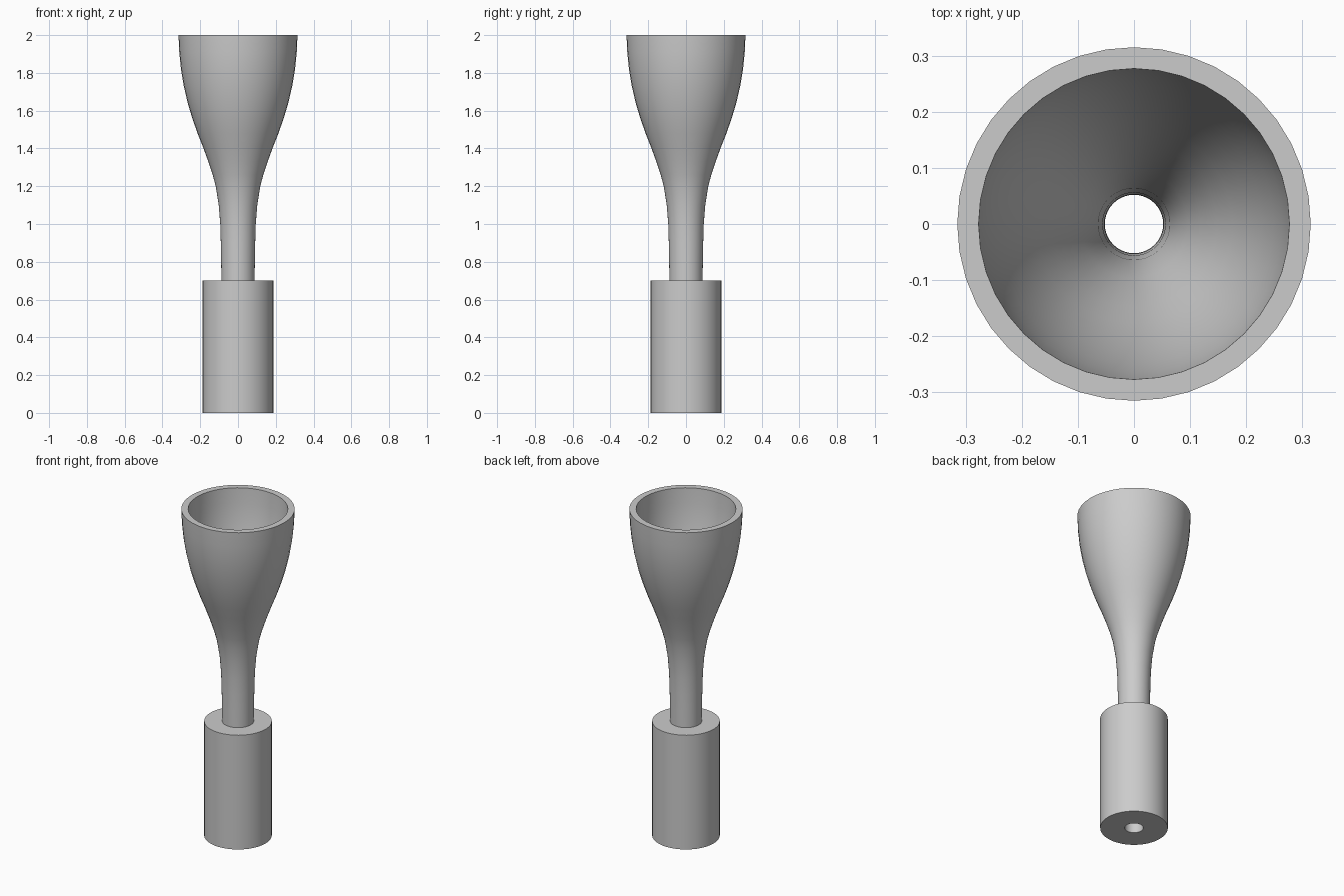
import bpy, bmesh, math

if "Cube" in bpy.data.objects:
    bpy.data.objects.remove(bpy.data.objects["Cube"])

SIDES = 40
grey = bpy.data.materials.new("plain grey")
grey.diffuse_color = (0.6, 0.6, 0.6, 1)
grey.use_nodes = True
grey.node_tree.nodes["Principled BSDF"].inputs["Base Color"].default_value = grey.diffuse_color


def lathe(name, profile):
    """Revolve a closed (radius, height) loop around z."""
    bm = bmesh.new()
    rings = [[bm.verts.new((r * math.cos(a), r * math.sin(a), z)) for r, z in profile]
             for a in (2 * math.pi * i / SIDES for i in range(SIDES))]
    n = len(profile)
    for i in range(SIDES):
        a, b = rings[i], rings[(i + 1) % SIDES]
        for j in range(n):
            k = (j + 1) % n
            bm.faces.new((a[j], b[j], b[k], a[k]))
    bmesh.ops.recalc_face_normals(bm, faces=bm.faces)
    mesh = bpy.data.meshes.new(name)
    bm.to_mesh(mesh)
    bm.free()
    mesh.materials.append(grey)
    obj = bpy.data.objects.new(name, mesh)
    bpy.context.collection.objects.link(obj)
    bpy.context.view_layer.objects.active = obj
    obj.select_set(True)
    bpy.ops.object.shade_smooth_by_angle(angle=math.radians(35))
    obj.select_set(False)


# Flared cup and stem, outer wall from the sleeve up to the rim
outer = [(0.088, 0.70), (0.089, 0.80), (0.091, 0.90), (0.094, 1.00), (0.102, 1.10),
         (0.118, 1.20), (0.134, 1.26), (0.157, 1.33), (0.186, 1.41), (0.214, 1.48),
         (0.242, 1.56), (0.266, 1.64), (0.287, 1.73), (0.302, 1.82), (0.311, 1.91),
         (0.315, 2.00)]
# Inner wall keeps an even thickness, back down to the bore
inner = [(max(r - 0.038, 0.052), z) for r, z in reversed(outer)]

# Cup, stem and bored cylindrical base share one continuous wall
lathe("flared_cup_with_base",
      [(0.052, 0.0), (0.188, 0.0), (0.188, 0.70)] + outer + inner)
